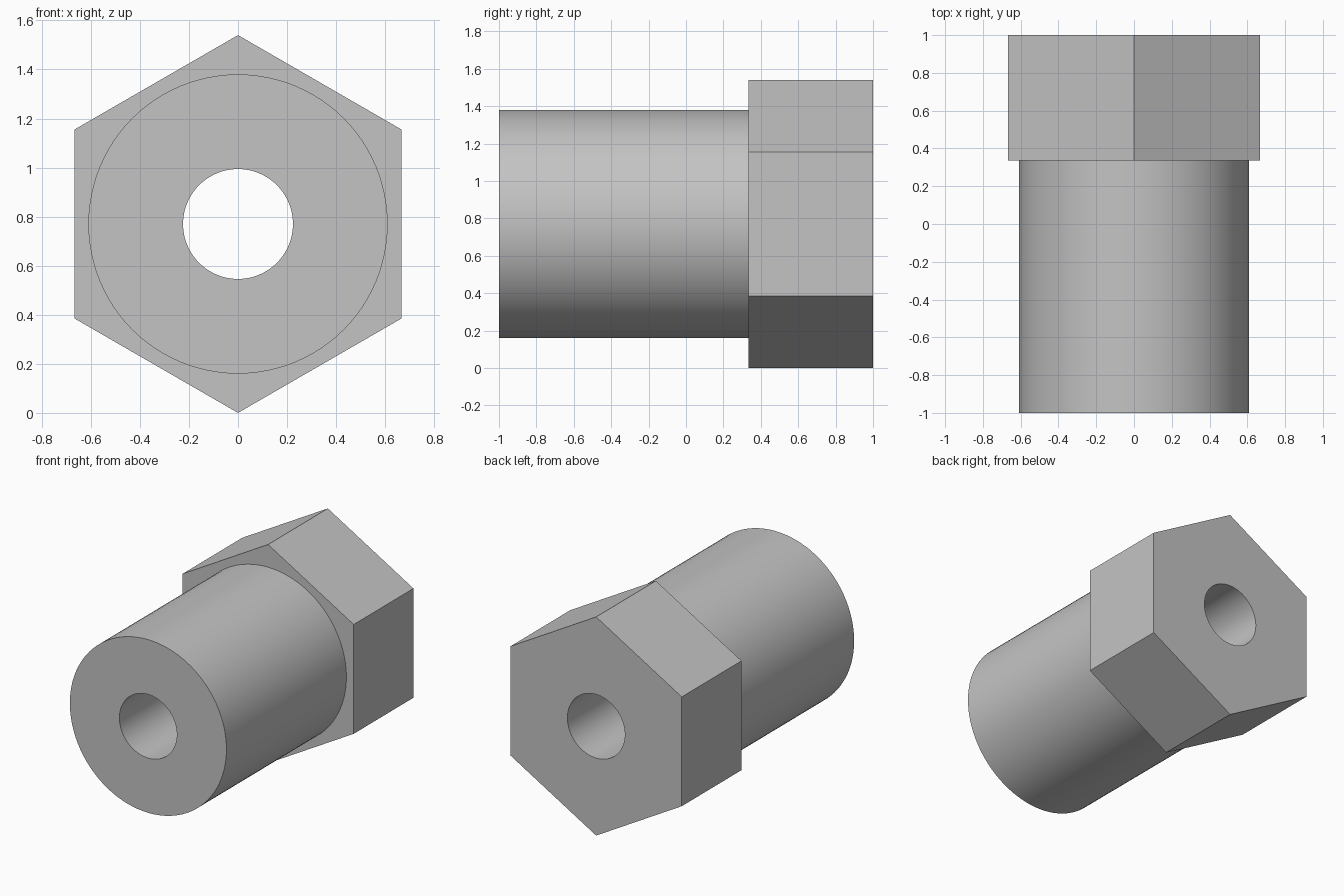
import bpy
import bmesh
from math import cos, sin, pi, radians

cube = bpy.data.objects.get("Cube")
if cube:
    bpy.data.objects.remove(cube, do_unlink=True)

AXIS_Z = 0.77          # height of the bore axis
HEX_R = 0.77           # corner radius of the hexagonal head
BODY_R = 0.61
BORE_R = 0.224
FRONT, SHOULDER, BACK = -1.0, 0.335, 1.0
ROUND = 96             # segments of the round parts

steel = bpy.data.materials.new("plain_grey")
steel.use_nodes = True
grey = (0.55, 0.55, 0.55, 1)
steel.diffuse_color = grey
bsdf = steel.node_tree.nodes["Principled BSDF"]
bsdf.inputs["Base Color"].default_value = grey
bsdf.inputs["Roughness"].default_value = 0.6

bm = bmesh.new()


def ring(radius, y, count):
    """Closed ring of vertices about the y axis, first one at the top."""
    angles = (pi / 2 + 2 * pi * i / count for i in range(count))
    return [bm.verts.new((radius * cos(a), y, AXIS_Z + radius * sin(a))) for a in angles]


def connect(a, b):
    """Join two rings with one face per segment of the coarser ring."""
    count = min(len(a), len(b))

    def arc(r, i):
        step = len(r) // count
        return [r[(i * step + j) % len(r)] for j in range(step + 1)]

    for i in range(count):
        bm.faces.new(arc(a, i) + arc(b, i)[::-1])


# Profile: bore mouth, round body, shoulder, hexagonal head, rear bore mouth
rings = [
    ring(BORE_R, FRONT, ROUND),
    ring(BODY_R, FRONT, ROUND),
    ring(BODY_R, SHOULDER, ROUND),
    ring(HEX_R, SHOULDER, 6),
    ring(HEX_R, BACK, 6),
    ring(BORE_R, BACK, ROUND),
]
for i, r in enumerate(rings):
    connect(r, rings[(i + 1) % len(rings)])   # last pair closes the bore wall

bmesh.ops.recalc_face_normals(bm, faces=bm.faces)
mesh = bpy.data.meshes.new("hex_head_bushing")
bm.to_mesh(mesh)
bm.free()
mesh.materials.append(steel)

bushing = bpy.data.objects.new("hex_head_bushing", mesh)
bpy.context.collection.objects.link(bushing)

# Smooth round walls, sharp rims and hexagon corners
bpy.ops.object.select_all(action="DESELECT")
bushing.select_set(True)
bpy.context.view_layer.objects.active = bushing
bpy.ops.object.shade_smooth_by_angle(angle=radians(30))
